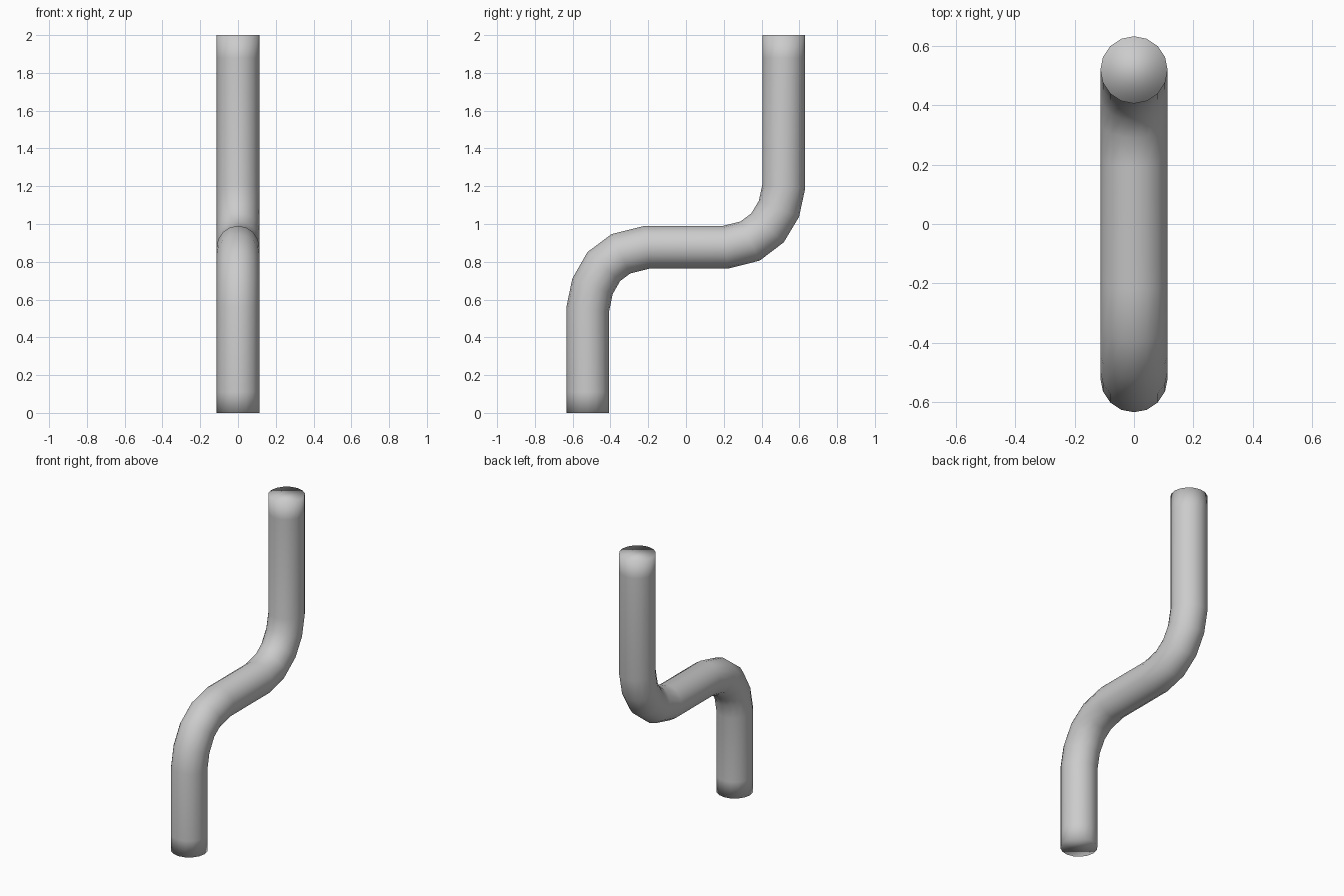
import bpy, bmesh, math
from mathutils import Vector

if "Cube" in bpy.data.objects:
    bpy.data.objects.remove(bpy.data.objects["Cube"])

R, SIDES = 0.113, 16

# centre line of the pipe as (y, z)
path = [(-0.52, 0), (-0.52, 0.11), (-0.52, 0.55), (-0.495, 0.67), (-0.435, 0.775),
        (-0.345, 0.842), (-0.205, 0.877), (0.21, 0.877), (0.34, 0.91),
        (0.432, 0.98), (0.492, 1.08), (0.518, 1.2), (0.518, 1.88), (0.518, 2)]
pts = [Vector((0, y, z)) for y, z in path]

bm = bmesh.new()
rings = []
for i, p in enumerate(pts):
    # mitred ring across the bend
    a = (p - pts[i - 1]).normalized() if i else Vector((0, 0, 1))
    b = (pts[i + 1] - p).normalized() if i < len(pts) - 1 else Vector((0, 0, 1))
    t = (a + b).normalized()
    n = Vector((0, t.z, -t.y)) / a.dot(t)
    ring = []
    for k in range(SIDES):
        ang = 2 * math.pi * k / SIDES
        ring.append(bm.verts.new(p + R * (Vector((math.cos(ang), 0, 0)) + n * math.sin(ang))))
    rings.append(ring)

# pipe wall and end caps
for r0, r1 in zip(rings, rings[1:]):
    for k in range(SIDES):
        j = (k + 1) % SIDES
        bm.faces.new((r0[k], r0[j], r1[j], r1[k]))
bm.faces.new(rings[0][::-1])
bm.faces.new(rings[-1])
bmesh.ops.recalc_face_normals(bm, faces=bm.faces[:])
for f in bm.faces:
    f.smooth = True

mesh = bpy.data.meshes.new("bent_pipe")
bm.to_mesh(mesh)
bm.free()
bpy.context.collection.objects.link(bpy.data.objects.new("bent_pipe", mesh))
